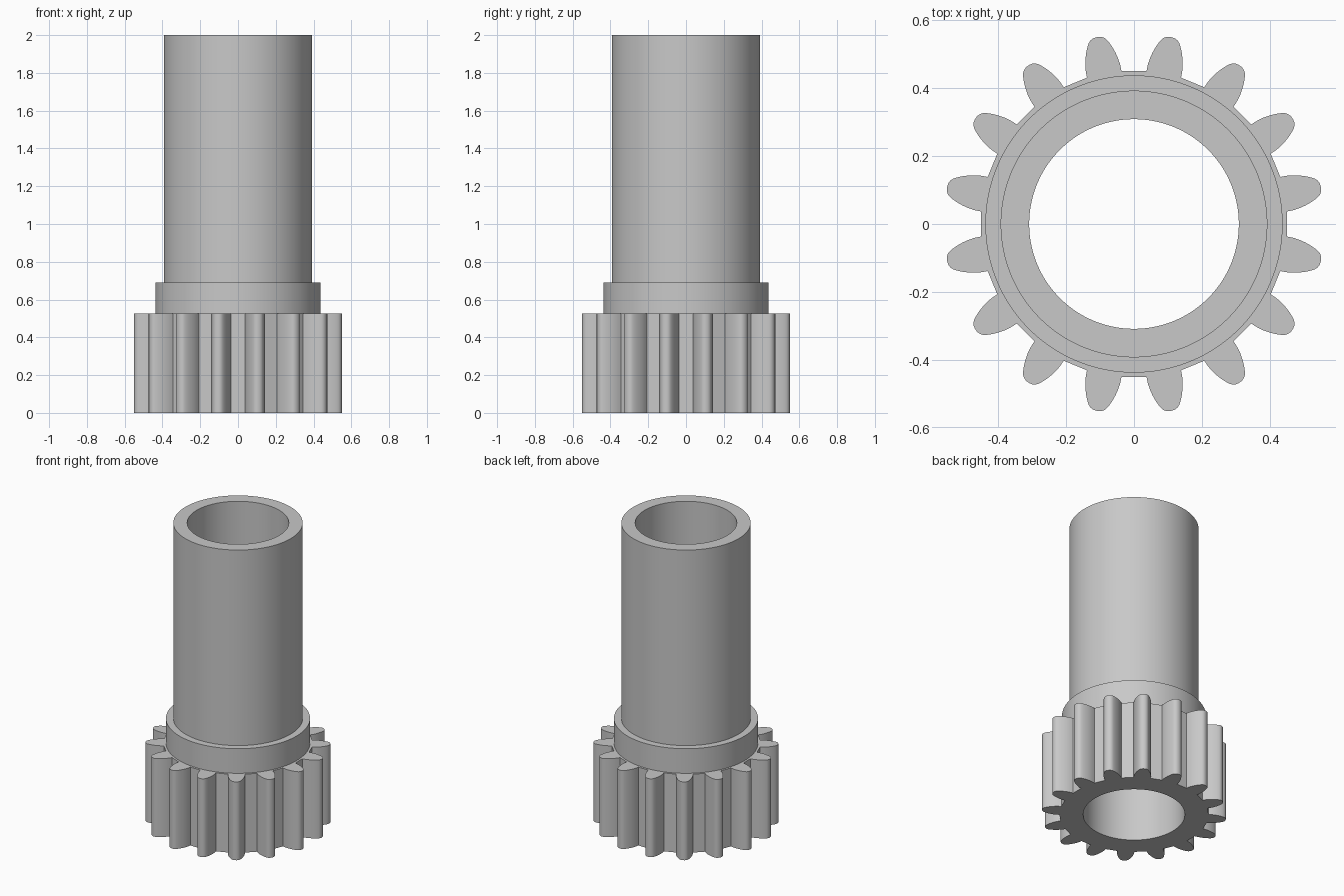
import bpy
import math

if "Cube" in bpy.data.objects:
    bpy.data.objects.remove(bpy.data.objects["Cube"], do_unlink=True)

TEETH = 16
BORE, TUBE, COLLAR = 0.3085, 0.3925, 0.4375
GEAR_TOP, COLLAR_TOP, TOP = 0.525, 0.69, 2.0

# Half of one tooth: (distance along tooth axis, half width), root to tip
FLANK = [(0.4495, 0.0517), (0.47, 0.0515), (0.49, 0.0488), (0.507, 0.0445),
         (0.522, 0.0395), (0.535, 0.034), (0.547, 0.0275), (0.554, 0.0215),
         (0.5585, 0.0135), (0.5605, 0.005)]

steel = bpy.data.materials.new("grey_steel")
steel.use_nodes = True
steel.diffuse_color = (0.58, 0.58, 0.58, 1)
steel.node_tree.nodes["Principled BSDF"].inputs["Base Color"].default_value = (0.58, 0.58, 0.58, 1)


def gear_outline():
    """Tooth profile repeated around the axis, with flat root lands between."""
    tooth = [(r, -t) for r, t in FLANK] + [(r, t) for r, t in reversed(FLANK)]
    points = []
    for k in range(TEETH):
        a = math.tau * (k + 0.5) / TEETH
        c, s = math.cos(a), math.sin(a)
        points += [(r * c - t * s, r * s + t * c) for r, t in tooth]
        # Subdivide the flat land up to the next tooth
        x0, y0 = points[-1]
        b = a + math.tau / TEETH
        r, t = tooth[0]
        x1, y1 = r * math.cos(b) - t * math.sin(b), r * math.sin(b) + t * math.cos(b)
        for f in (0.2, 0.4, 0.6, 0.8):
            points.append((x0 + (x1 - x0) * f, y0 + (y1 - y0) * f))
    return points


OUTLINE = gear_outline()


def ring(radius, z):
    """Circle whose points share the angles of the gear outline."""
    return [(radius * x / math.hypot(x, y), radius * y / math.hypot(x, y), z)
            for x, y in OUTLINE]


def teeth(z):
    return [(x, y, z) for x, y in OUTLINE]


def skin(name, loops):
    """Join consecutive loops with quads."""
    n = len(OUTLINE)
    verts = [p for loop in loops for p in loop]
    faces = [(j * n + i, j * n + (i + 1) % n, (j + 1) * n + (i + 1) % n, (j + 1) * n + i)
             for j in range(len(loops) - 1) for i in range(n)]
    mesh = bpy.data.meshes.new(name)
    mesh.from_pydata(verts, [], faces)
    mesh.materials.append(steel)
    mesh.shade_smooth()
    mesh.set_sharp_from_angle(angle=math.radians(30))
    obj = bpy.data.objects.new(name, mesh)
    bpy.context.collection.objects.link(obj)
    return obj


# Toothed pinion: underside, tooth walls, top shoulder
skin("pinion_gear", [ring(BORE, 0), teeth(0), teeth(GEAR_TOP), ring(COLLAR, GEAR_TOP)])

# Stepped collar above the teeth
skin("collar", [ring(COLLAR, GEAR_TOP), ring(COLLAR, COLLAR_TOP), ring(TUBE, COLLAR_TOP)])

# Long sleeve with its rim and the through bore
skin("sleeve", [ring(TUBE, COLLAR_TOP), ring(TUBE, TOP), ring(BORE, TOP), ring(BORE, 0)])
